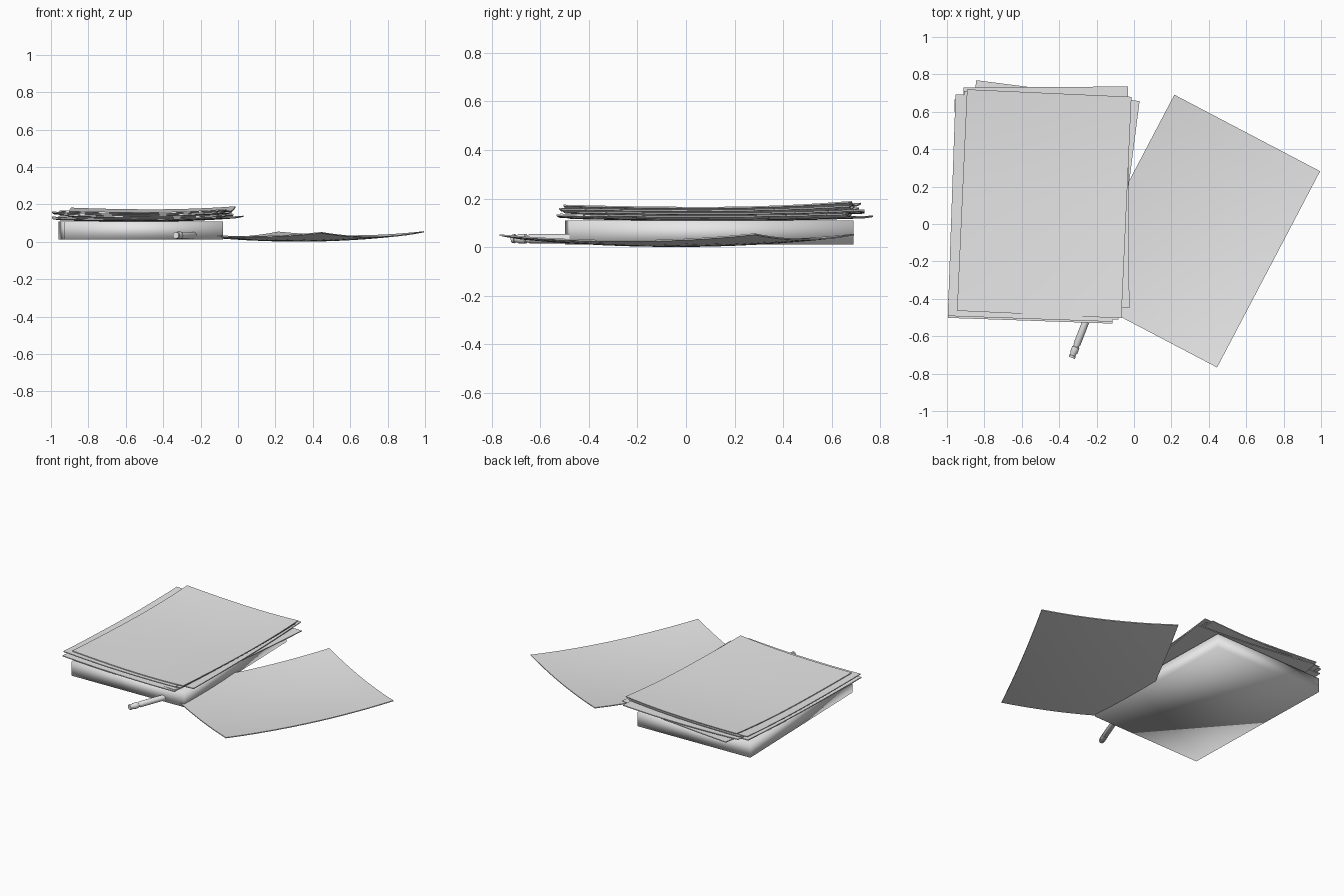
import bpy, bmesh, math
from mathutils import Matrix, Vector

if "Cube" in bpy.data.objects:
    bpy.data.objects.remove(bpy.data.objects["Cube"])

grey = bpy.data.materials.new("paper grey")
grey.diffuse_color = (0.8, 0.8, 0.8, 1)
grey.use_nodes = True
grey.node_tree.nodes["Principled BSDF"].inputs["Base Color"].default_value = grey.diffuse_color
W, L = 0.88, 1.185  # sheet size


def finish(bm, name, angle=None):
    bmesh.ops.recalc_face_normals(bm, faces=bm.faces)
    me = bpy.data.meshes.new(name)
    bm.to_mesh(me)
    bm.free()
    me.materials.append(grey)
    ob = bpy.data.objects.new(name, me)
    bpy.context.collection.objects.link(ob)
    bpy.context.view_layer.objects.active = ob
    ob.select_set(True)
    if angle is None:
        bpy.ops.object.shade_smooth()
    else:
        bpy.ops.object.shade_smooth_by_angle(angle=math.radians(angle))
    ob.select_set(False)
    return ob


def sheet(name, x, y, turn, z, lift, thick=0.006):
    """Thin sheet, bowed upward; lift = rise at left, right, front and back edges."""
    left, right, front, back = lift
    bm = bmesh.new()
    bmesh.ops.create_grid(bm, x_segments=12, y_segments=12, size=0.5)
    for v in bm.verts:
        u, w = v.co.x * 2, v.co.y * 2
        rise = (right if u > 0 else left) * u * u + (back if w > 0 else front) * w * w
        v.co = Vector((u * W / 2, w * L / 2, rise))
    bm.transform(Matrix.Translation((x, y, z)) @ Matrix.Rotation(math.radians(turn), 4, 'Z'))
    # close the sheet with a lower copy and side walls
    ext = bmesh.ops.extrude_face_region(bm, geom=bm.faces[:])
    for v in ext["geom"]:
        if isinstance(v, bmesh.types.BMVert):
            v.co.z += thick
    return finish(bm, name, 40)


# Thick block of pages
bm = bmesh.new()
bmesh.ops.create_cube(bm, size=1)
bm.transform(Matrix.Translation((-0.52, 0.095, 0.061)) @ Matrix.Rotation(math.radians(1.5), 4, 'Z')
             @ Matrix.Diagonal((0.85, 1.165, 0.098, 1)))
finish(bm, "page_block")

# Loose sheets fanned on top of the block, lowest first
sheet("loose_sheet_1", -0.482, 0.125, -7.3, 0.108, (0.006, 0.016, 0.008, 0.010))
sheet("loose_sheet_2", -0.535, 0.075, -2.0, 0.115, (0.008, 0.008, 0.006, 0.012))
sheet("loose_sheet_3", -0.468, 0.140, 0.3, 0.124, (0.008, 0.012, 0.006, 0.014))
sheet("loose_sheet_4", -0.495, 0.100, -2.6, 0.132, (0.008, 0.016, 0.006, 0.018))
sheet("loose_sheet_5", -0.535, 0.085, -2.0, 0.136, (0.010, 0.010, 0.010, 0.016))
sheet("top_sheet", -0.48, 0.108, -2.6, 0.144, (0.009, 0.016, 0.009, 0.024))

# Sheet lying on the ground, tucked into the block
sheet("fallen_sheet", 0.33, -0.038, -27.7, 0.001, (0.020, 0.022, 0.024, 0.028))

# Pen: turned profile of (distance along axis, radius)
profile = [(0, 0), (0, 0.019), (0.215, 0.019), (0.220, 0.016), (0.228, 0.016), (0.232, 0.020),
           (0.262, 0.020), (0.268, 0.016), (0.278, 0.016), (0.280, 0.019), (0.292, 0.017), (0.292, 0)]
bm = bmesh.new()
verts = [bm.verts.new((r, 0, d)) for d, r in profile]
edges = [bm.edges.new(p) for p in zip(verts, verts[1:])]
bmesh.ops.spin(bm, geom=verts + edges, axis=(0, 0, 1), cent=(0, 0, 0), steps=20, angle=math.tau)
bmesh.ops.remove_doubles(bm, verts=bm.verts, dist=0.0005)
axis = Vector((-0.105, -0.27, 0)).normalized()
bm.transform(Matrix.Translation((-0.227, -0.443, 0.035)) @ axis.to_track_quat('Z', 'Y').to_matrix().to_4x4())
finish(bm, "pen", 40)
